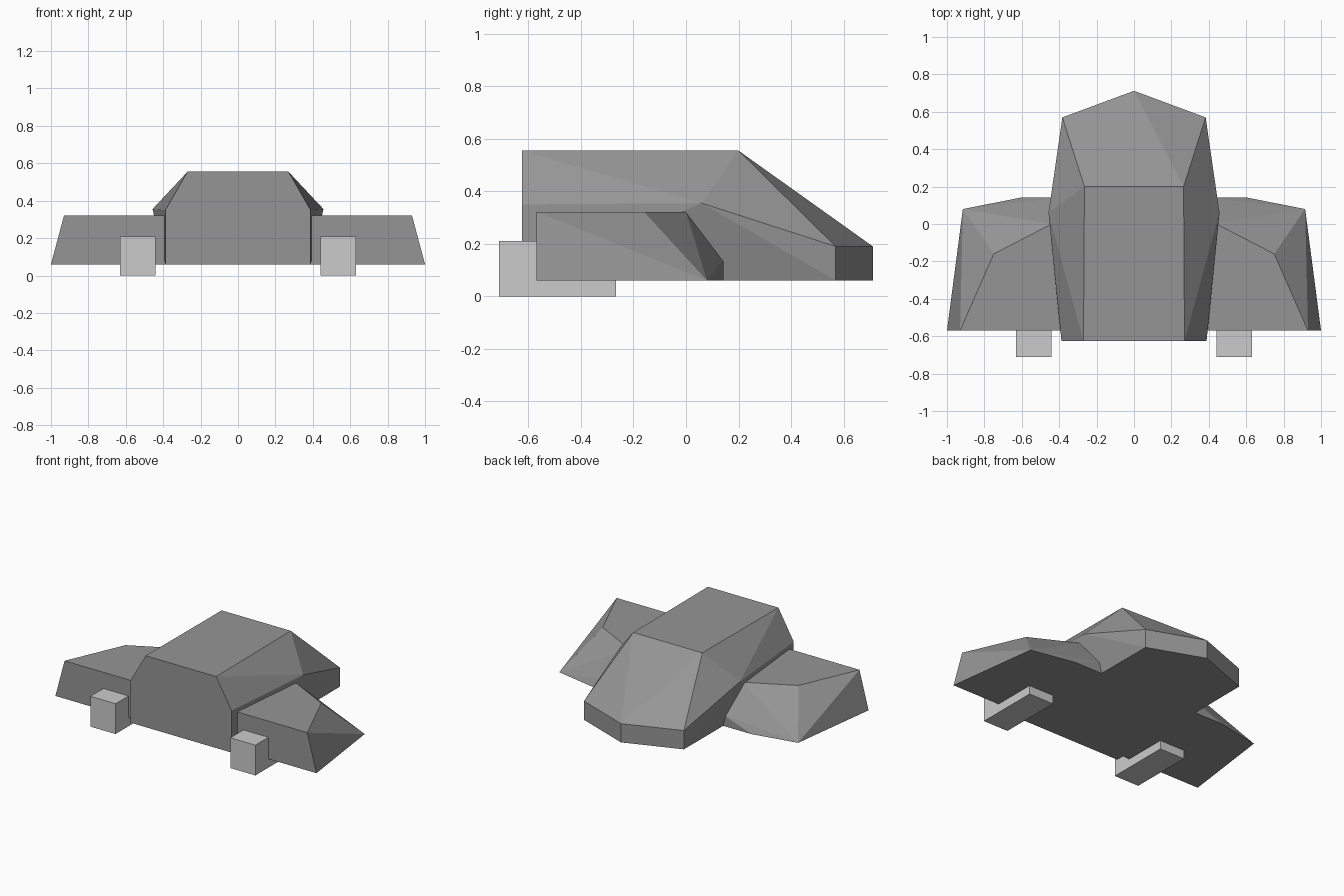
import bpy, bmesh

if "Cube" in bpy.data.objects:
    bpy.data.objects.remove(bpy.data.objects["Cube"])

grey = bpy.data.materials.new("dark_grey")
grey.diffuse_color = (0.3, 0.3, 0.3, 1)
grey.use_nodes = True
grey.node_tree.nodes["Principled BSDF"].inputs["Base Color"].default_value = grey.diffuse_color


def hull(name, points, mat=None):
    """Faceted convex solid around a few corner points."""
    bm = bmesh.new()
    for p in points:
        bm.verts.new(p)
    res = bmesh.ops.convex_hull(bm, input=bm.verts[:])
    spare = {v for v in res["geom_interior"] if isinstance(v, bmesh.types.BMVert)}
    bmesh.ops.delete(bm, geom=list(spare), context='VERTS')
    bmesh.ops.dissolve_limit(bm, angle_limit=0.01, verts=bm.verts[:], edges=bm.edges[:])
    bmesh.ops.recalc_face_normals(bm, faces=bm.faces[:])
    mesh = bpy.data.meshes.new(name)
    bm.to_mesh(mesh)
    bm.free()
    ob = bpy.data.objects.new(name, mesh)
    bpy.context.collection.objects.link(ob)
    if mat:
        mesh.materials.append(mat)
    return ob


def mirrored(points, s):
    return [(s * x, y, z) for x, y, z in points]


# Main body: one half of the corners, mirrored into a single solid
half = [(0.388, -0.625, 0.06), (0.388, -0.625, 0.35), (0.27, -0.625, 0.555),
        (0.265, 0.20, 0.555), (0.457, 0.06, 0.355),
        (0.383, 0.57, 0.19), (0.383, 0.57, 0.06)]
nose = [(0, 0.712, 0.19), (0, 0.712, 0.06)]
hull("body", half + mirrored(half, -1) + nose, grey)

# Side wing, inner end buried in the body
wing = [(0.38, -0.57, 0.06), (1.0, -0.57, 0.06), (0.915, 0.08, 0.06),
        (0.60, 0.142, 0.06), (0.38, 0.142, 0.06), (0.38, 0.142, 0.14),
        (0.38, -0.57, 0.322), (0.93, -0.57, 0.322), (0.75, -0.16, 0.322),
        (0.44, 0.0, 0.322)]

# Lighter block under each wing
block = [(x, y, z) for x in (0.44, 0.632) for y in (-0.712, -0.267) for z in (0, 0.21)]

for side, s in (("right", 1), ("left", -1)):
    hull(side + "_wing", mirrored(wing, s), grey)
    hull(side + "_block", mirrored(block, s))
